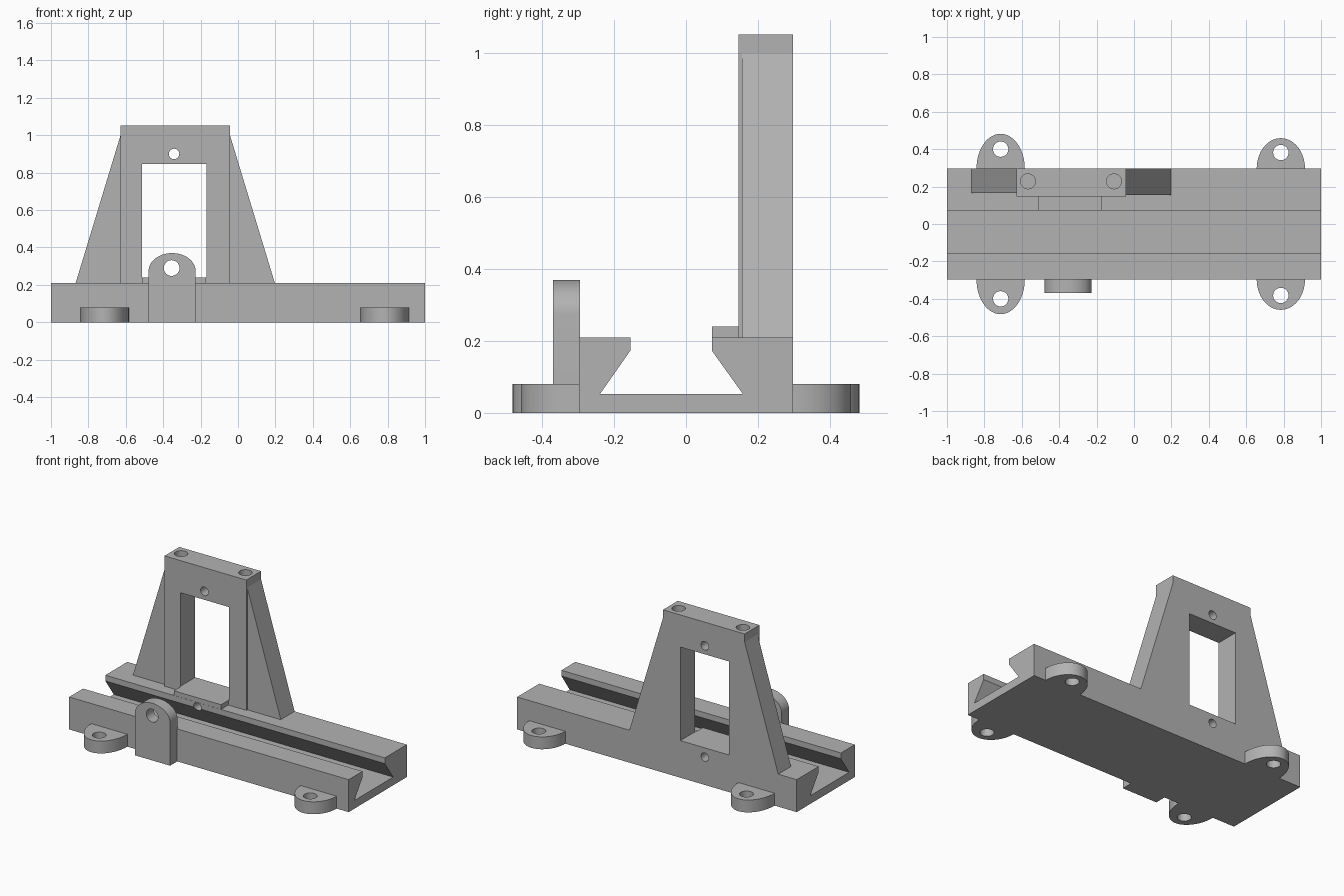
import bpy
import bmesh
from math import pi, cos, sin, radians
from mathutils import Vector

default = bpy.data.objects.get("Cube")
if default:
    bpy.data.objects.remove(default, do_unlink=True)

grey = bpy.data.materials.new("plain grey")
grey.use_nodes = True
GREY = (0.45, 0.45, 0.45, 1)
grey.diffuse_color = GREY
grey.node_tree.nodes["Principled BSDF"].inputs["Base Color"].default_value = GREY


def prism(name, outline, axis, start, end):
    """Extrude a 2D outline along an axis: x takes (y, z), y takes (x, z), z takes (x, y)."""
    index = "xyz".index(axis)

    def place(point, depth):
        coords = list(point)
        coords.insert(index, depth)
        return Vector(coords)

    bm = bmesh.new()
    face = bm.faces.new([bm.verts.new(place(p, start)) for p in outline])
    extruded = bmesh.ops.extrude_face_region(bm, geom=[face])
    moved = [v for v in extruded["geom"] if isinstance(v, bmesh.types.BMVert)]
    shift = place((0, 0), end - start)
    bmesh.ops.translate(bm, verts=moved, vec=shift)
    bmesh.ops.recalc_face_normals(bm, faces=bm.faces)
    mesh = bpy.data.meshes.new(name)
    bm.to_mesh(mesh)
    bm.free()
    mesh.materials.append(grey)
    obj = bpy.data.objects.new(name, mesh)
    bpy.context.collection.objects.link(obj)
    return obj


def arc(cx, cy, rx, ry, begin=0, finish=2 * pi, steps=32, closed=True):
    count = steps if closed else steps + 1
    angles = [begin + (finish - begin) * i / steps for i in range(count)]
    return [(cx + rx * cos(a), cy + ry * sin(a)) for a in angles]


def rect(x0, x1, y0, y1):
    return [(x0, y0), (x1, y0), (x1, y1), (x0, y1)]


def drill(name, centre, radius, axis, start, end):
    return prism(name, arc(*centre, radius, radius), axis, start, end)


def cut(obj, *cutters):
    """Subtract the cutters, bake the result and drop the helpers."""
    for cutter in cutters:
        cutter.hide_render = True
        mod = obj.modifiers.new("cut", "BOOLEAN")
        mod.operation = "DIFFERENCE"
        mod.solver = "EXACT"
        mod.object = cutter
    graph = bpy.context.evaluated_depsgraph_get()
    baked = bpy.data.meshes.new_from_object(obj.evaluated_get(graph))
    obj.modifiers.clear()
    obj.data = baked
    for cutter in cutters:
        bpy.data.objects.remove(cutter, do_unlink=True)
    return obj


parts = []
BACK = 0.297
RAIL_TOP = 0.21
MID = -0.342

# Dovetail slide base with a screw hole in the back rail
base_profile = [(-0.297, 0), (BACK, 0), (BACK, RAIL_TOP), (0.072, RAIL_TOP),
                (0.072, 0.173), (0.158, 0.053), (-0.239, 0.053),
                (-0.155, 0.173), (-0.155, RAIL_TOP), (-0.297, RAIL_TOP)]
base = prism("dovetail_base", base_profile, "x", -1, 1)
parts.append(cut(base, drill("rail_hole", (MID, 0.18), 0.027, "y", 0, 0.4)))

# Upright frame with a window, one cross hole and two blind holes on top
LEFT, RIGHT, TOP = -0.628, -0.043, 1.053
frame = prism("upright_frame", rect(LEFT, RIGHT, RAIL_TOP, TOP), "y", 0.146, BACK)
parts.append(cut(
    frame,
    prism("window", rect(-0.514, -0.168, 0.24, 0.845), "y", 0, 0.5),
    drill("cross_hole", (MID, 0.9), 0.028, "y", 0, 0.5),
    *[drill("top_hole", (x, 0.228), 0.04, "z", 0.9, 1.2) for x in (-0.567, -0.107)]))

# Sloping gussets on both sides of the frame
for name, inner, outer, front in (("right_gusset", LEFT, -0.868, 0.166),
                                  ("left_gusset", RIGHT, 0.197, 0.156)):
    triangle = [(inner, RAIL_TOP), (outer, RAIL_TOP), (inner, 1.0)]
    parts.append(prism(name, triangle, "y", front, BACK))

# Thin shelf in front of the window
parts.append(prism("window_shelf", rect(-0.51, -0.172, RAIL_TOP, 0.24), "y", 0.073, 0.146))

# Round-topped lug on the front
lug_outline = [(-0.478, 0), (-0.227, 0)] + arc(-0.3525, 0.275, 0.1255, 0.095, 0, pi, 24, False)
lug = prism("front_lug", lug_outline, "y", -0.37, -0.295)
parts.append(cut(lug, drill("lug_hole", (-0.355, 0.29), 0.042, "y", -0.5, -0.2)))

# Four rounded mounting ears
for side, x, reach, hole in (("right", -0.713, 0.185, 0.4), ("left", 0.785, 0.162, 0.382)):
    for end, sign in (("front", -1), ("back", 1)):
        outline = arc(x, sign * BACK, 0.129, sign * reach, 0, pi, 28, False)
        ear = prism(f"{end}_{side}_ear", outline, "z", 0, 0.08)
        parts.append(cut(ear, drill("ear_hole", (x, sign * hole), 0.041, "z", -0.1, 0.2)))

# Smooth the round walls and keep the edges crisp
bpy.ops.object.select_all(action="DESELECT")
for part in parts:
    part.select_set(True)
bpy.context.view_layer.objects.active = parts[0]
bpy.ops.object.shade_smooth_by_angle(angle=radians(30))
